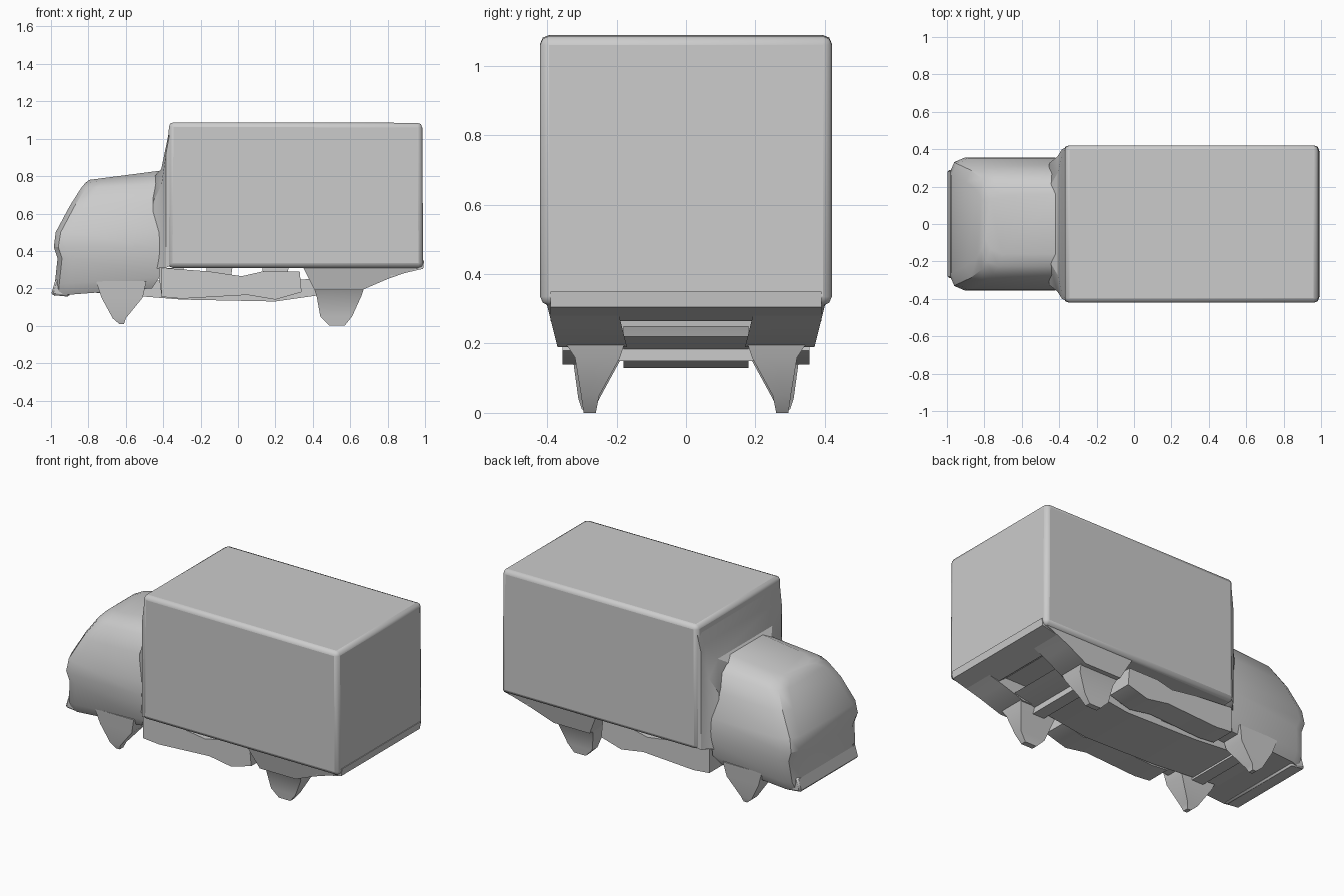
import bpy, bmesh


def finish(name, bm, angle=0.5):
    bmesh.ops.recalc_face_normals(bm, faces=bm.faces)
    mesh = bpy.data.meshes.new(name)
    bm.to_mesh(mesh)
    bm.free()
    ob = bpy.data.objects.new(name, mesh)
    bpy.context.collection.objects.link(ob)
    bpy.ops.object.select_all(action='DESELECT')
    ob.select_set(True)
    bpy.context.view_layer.objects.active = ob
    bpy.ops.object.shade_smooth_by_angle(angle=angle)
    return ob


def loft(name, rings):
    bm = bmesh.new()
    loops = [[bm.verts.new(p) for p in r] for r in rings]
    n = len(rings[0])
    for a, b in zip(loops, loops[1:]):
        for i in range(n):
            j = (i + 1) % n
            bm.faces.new((a[i], a[j], b[j], b[i]))
    bm.faces.new(loops[0])
    bm.faces.new(loops[-1])
    return finish(name, bm)


def prism(name, profile, y0, y1):
    return loft(name, [[(x, y, z) for x, z in profile] for y in (y0, y1)])


def bevel(ob, width, segments=2):
    m = ob.modifiers.new("bevel", 'BEVEL')
    m.width, m.segments = width, segments


def mirror_y(ob):
    m = ob.modifiers.new("mirror", 'MIRROR')
    m.use_axis = (False, True, False)


# Cargo box with slightly softened edges
box = prism("cargo_box", [(-0.375, 0.31), (0.99, 0.31), (0.985, 1.085), (-0.37, 1.088)], -0.42, 0.42)
bevel(box, 0.025)


# Cab: stacked rounded outlines, roof outlines tilt up to the rear
def cab_ring(zf, zb, x0, x1, w, c):
    pts = [(x1, -w), (x0 + c, -w), (x0 + 0.3 * c, -w + 0.3 * c), (x0, -w + c),
           (x0, w - c), (x0 + 0.3 * c, w - 0.3 * c), (x0 + c, w), (x1, w)]
    return [(x, y, zf + (zb - zf) * (x - x0) / (x1 - x0)) for x, y in pts]


loft("cab", [cab_ring(*r) for r in (
    (0.16, 0.20, -0.985, -0.46, 0.30, 0.08),
    (0.22, 0.26, -0.98, -0.42, 0.335, 0.08),
    (0.36, 0.36, -0.965, -0.42, 0.35, 0.08),
    (0.42, 0.42, -0.985, -0.42, 0.355, 0.08),
    (0.50, 0.50, -0.975, -0.42, 0.35, 0.09),
    (0.64, 0.66, -0.90, -0.42, 0.315, 0.09),
    (0.735, 0.76, -0.84, -0.41, 0.27, 0.09),
    (0.765, 0.80, -0.815, -0.41, 0.225, 0.09),
    (0.78, 0.83, -0.795, -0.41, 0.16, 0.09))])

# Front bumper lip
bumper = prism("front_bumper", [(-1.0, 0.165), (-0.9, 0.155), (-0.9, 0.24), (-0.975, 0.25)], -0.29, 0.29)
bevel(bumper, 0.01, 1)


# Collar that widens from the cab to the cargo box
def collar_ring(x, w, z0, z1, c):
    return [(x, -w, z0), (x, w, z0), (x, w, z1 - c), (x, w - c, z1), (x, -w + c, z1), (x, -w, z1 - c)]


loft("cab_collar", [collar_ring(*r) for r in (
    (-0.455, 0.325, 0.30, 0.79, 0.13),
    (-0.41, 0.36, 0.31, 0.84, 0.09),
    (-0.385, 0.40, 0.31, 0.96, 0.04),
    (-0.365, 0.41, 0.32, 1.06, 0.03))])

# Central chassis and transverse members
prism("chassis", [(-0.8, 0.18), (-0.3, 0.14), (0.2, 0.13), (0.55, 0.18),
                  (0.72, 0.22), (0.5, 0.25), (-0.5, 0.24)], -0.18, 0.18)
for x in (-0.36, -0.1, 0.2):
    prism("cross_member", [(x - 0.05, 0.17), (x + 0.05, 0.17), (x + 0.07, 0.31), (x - 0.07, 0.31)], -0.22, 0.22)

# Side tanks under the box
mirror_y(prism("side_tank", [(-0.41, 0.155), (-0.3, 0.145), (0.05, 0.165), (0.2, 0.14), (0.34, 0.18),
                             (0.33, 0.29), (0.13, 0.29), (0.02, 0.265), (-0.15, 0.29), (-0.41, 0.31)], 0.20, 0.355))

# Rear fenders and the sloping tail
mirror_y(loft("rear_fender", [
    [(x, y0 + k * (0.31 - z), z) for x, z in ((0.35, 0.31), (0.41, 0.19), (0.66, 0.19), (0.80, 0.25), (0.97, 0.31))]
    for y0, k in ((0.20, -0.25), (0.40, -0.25))]))
prism("tail_sill", [(0.995, 0.35), (0.99, 0.305), (0.82, 0.265), (0.75, 0.32)], -0.39, 0.39)


# Wheels: faceted stubs that narrow toward the ground
def wheel(name, levels):
    rings = [[(x0, y0, z), (x1, y0, z), (x1, y1, z), (x0, y1, z)] for z, x0, x1, y0, y1 in levels]
    mirror_y(loft(name, rings))


wheel("front_wheel", ((0.24, -0.76, -0.49, 0.18, 0.335), (0.15, -0.73, -0.51, 0.19, 0.325),
                      (0.04, -0.67, -0.60, 0.25, 0.31), (0.01, -0.635, -0.61, 0.265, 0.30)))
wheel("rear_wheel", ((0.22, 0.40, 0.68, 0.17, 0.36), (0.16, 0.42, 0.66, 0.19, 0.32),
                     (0.05, 0.44, 0.61, 0.25, 0.302), (0.0, 0.49, 0.57, 0.26, 0.295)))

# Axles
for x in (-0.62, 0.53):
    prism("axle", [(x - 0.04, 0.15), (x + 0.04, 0.15), (x + 0.04, 0.21), (x - 0.04, 0.21)], -0.24, 0.24)
